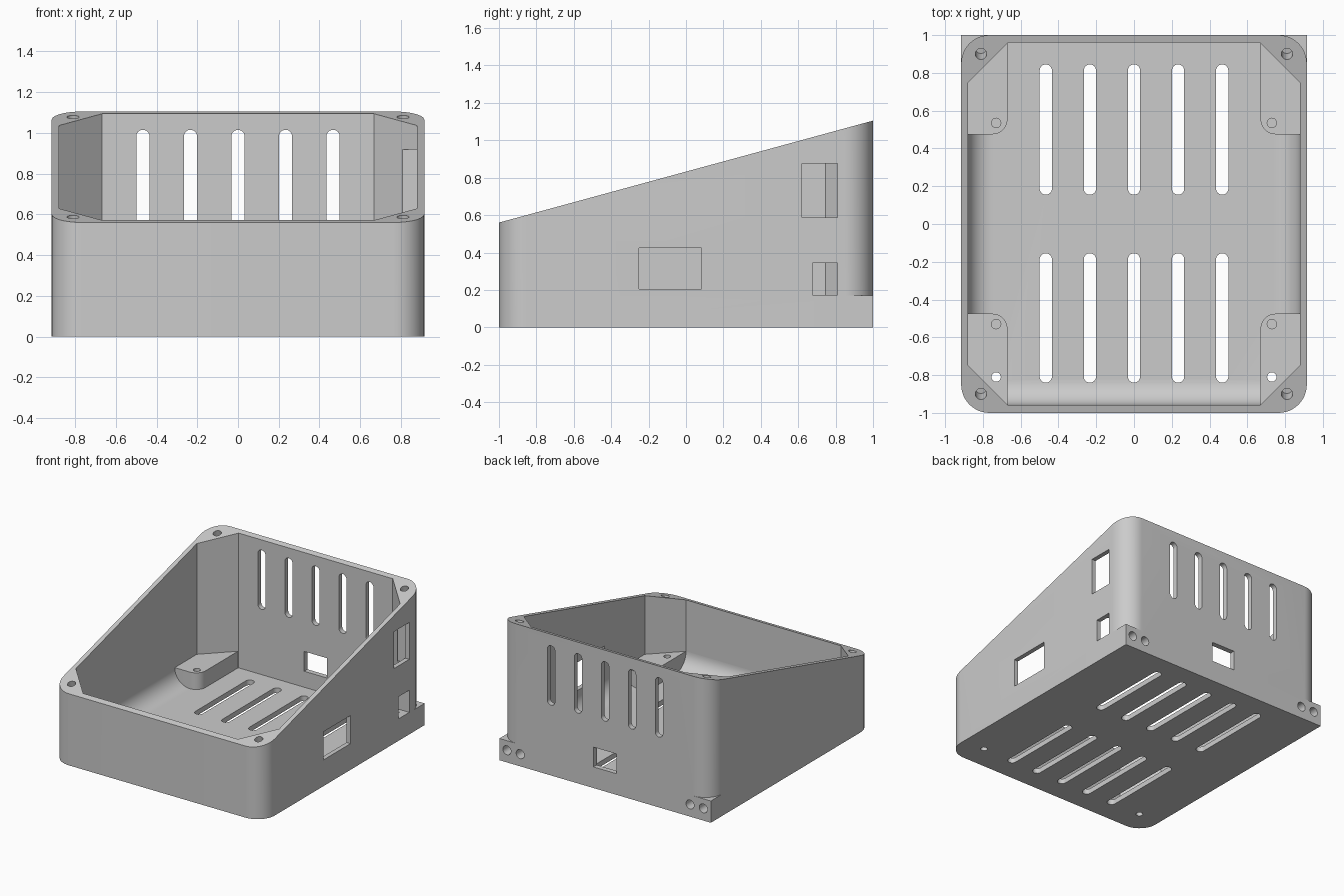
import bpy, bmesh, math
from mathutils import Matrix, Vector

cube = bpy.data.objects.get("Cube")
if cube:
    bpy.data.objects.remove(cube)

W, D = 0.915, 1.0            # half width and half depth
FRONT_Z, BACK_Z = 0.56, 1.105
FLOOR, PAD_Z, R = 0.04, 0.17, 0.15
TILT = math.atan2(BACK_Z - FRONT_Z, 2 * D)


def top_z(y):
    return FRONT_Z + (y + D) * math.tan(TILT)


def make(name, bm):
    bmesh.ops.recalc_face_normals(bm, faces=bm.faces)
    mesh = bpy.data.meshes.new(name)
    bm.to_mesh(mesh)
    bm.free()
    obj = bpy.data.objects.new(name, mesh)
    bpy.context.collection.objects.link(obj)
    return obj


def prism(name, points, z0, z1, sloped=False):
    """Extrude a plan outline upward, optionally up to the slanted top."""
    bm = bmesh.new()
    low = [bm.verts.new((x, y, z0)) for x, y in points]
    high = [bm.verts.new((x, y, top_z(y) if sloped else z1)) for x, y in points]
    bm.faces.new(low)
    bm.faces.new(high)
    for i in range(len(points)):
        j = (i + 1) % len(points)
        bm.faces.new((low[i], low[j], high[j], high[i]))
    return make(name, bm)


def box(name, x0, x1, y0, y1, z0, z1):
    return prism(name, [(x0, y0), (x1, y0), (x1, y1), (x0, y1)], z0, z1)


def arc(cx, cy, r, a0, a1, n=12):
    steps = [math.radians(a0 + (a1 - a0) * i / n) for i in range(n + 1)]
    return [(cx + r * math.cos(a), cy + r * math.sin(a)) for a in steps]


def slot_outline(x, lo, hi, r=0.0325):
    return arc(x, hi - r, r, 0, 180) + arc(x, lo + r, r, 180, 360)


def drill(centre, axis, r, length):
    bm = bmesh.new()
    turn = Vector((0, 0, 1)).rotation_difference(Vector(axis)).to_matrix().to_4x4()
    bmesh.ops.create_cone(bm, cap_ends=True, segments=24, radius1=r, radius2=r,
                          depth=length, matrix=Matrix.Translation(centre) @ turn)
    return make("drill", bm)


def combine(target, tool, operation="DIFFERENCE"):
    mod = target.modifiers.new("combine", "BOOLEAN")
    mod.operation, mod.solver, mod.object = operation, "EXACT", tool
    bpy.context.view_layer.objects.active = target
    bpy.ops.object.modifier_apply(modifier=mod.name)
    bpy.data.objects.remove(tool)


# Outer shell: rounded front corners, square back corners, slanted top
outline = (arc(-W + R, -D + R, R, 180, 270) + arc(W - R, -D + R, R, 270, 360)
           + [(W, D), (-W, D)])
body = prism("sloped_enclosure", outline, 0, 0, sloped=True)

# Round the back corners above the mounting feet
for s in (-1, 1):
    corner = arc(W - R, D - R, R, 0, 90) + [(W - R, D + 0.1), (W + 0.1, D + 0.1),
                                            (W + 0.1, D - R)]
    combine(body, prism("corner", [(s * x, y) for x, y in corner], PAD_Z, 1.5))

# Cavity: box with rounded lower edges, trimmed to leave chamfered corner posts
IX, IY, CH = 0.88, 0.957, 0.21
cavity = box("cavity", -IX, IX, -IY, IY + 0.003, FLOOR, 1.5)
bm = bmesh.new()
bm.from_mesh(cavity.data)
lower = [e for e in bm.edges if all(v.co.z < 0.1 for v in e.verts)
         and sum(v.co.y for v in e.verts) < 1]
bmesh.ops.bevel(bm, geom=lower, offset=0.13, segments=10, profile=0.5, affect="EDGES")
bm.to_mesh(cavity.data)
bm.free()
for sx in (-1, 1):
    for sy in (-1, 1):
        wedge = [(IX - CH - 0.1, IY + 0.1), (IX + 0.1, IY - CH - 0.1), (IX + 0.1, IY + 0.1)]
        combine(cavity, prism("wedge", [(sx * x, sy * y) for x, y in wedge], -0.1, 1.6))
combine(body, cavity)

# Raised corner pads on the floor
PX, PY = 0.67, 0.475
for sx in (-1, 1):
    for sy in (-1, 1):
        pad = arc(PX + 0.08, PY + 0.08, 0.08, 180, 270) + [(0.9, PY), (0.9, 0.78),
                                                          (0.7, 0.98), (PX, 0.98)]
        combine(body, prism("pad", [(sx * x, sy * y) for x, y in pad], 0.02, PAD_Z), "UNION")

# Ventilation slots in the floor and the back wall
for i in range(-2, 3):
    x = i * 0.2335
    for lo, hi in ((-0.84, -0.155), (0.155, 0.845)):
        combine(body, prism("floor_slot", slot_outline(x, lo, hi), -0.1, 0.1))
    slot = prism("back_slot", slot_outline(x, 0.55, 1.015), -1.1, -0.9)
    slot.data.transform(Matrix.Rotation(math.pi / 2, 4, "X"))
    combine(body, slot)

# Side windows, the pocket behind the upper one, and the back port
for y0, y1, z0, z1 in ((-0.25, 0.083, 0.205, 0.425), (0.62, 0.81, 0.587, 0.875),
                       (0.675, 0.81, PAD_Z + 0.002, 0.345)):
    combine(body, box("window", 0.7, 1.1, y0, y1, z0, z1))
combine(body, box("pocket", 0.7, IX, 0.6, 0.82, 0.545, 0.918))
combine(body, box("back_port", -0.1, 0.1, 0.9, 1.1, 0.165, 0.32))

# Screw holes in the rim, pads, floor and back feet
normal = (0, -math.sin(TILT), math.cos(TILT))
for s in (-1, 1):
    for y in (-0.9, 0.9):
        combine(body, drill((s * 0.81, y, top_z(y)), normal, 0.03, 0.24))
    for y in (-0.53, 0.535):
        combine(body, drill((s * 0.73, y, PAD_Z), (0, 0, 1), 0.025, 0.2))
    combine(body, drill((s * 0.73, -0.81, 0.1), (0, 0, 1), 0.025, 0.4))
    for x in (0.735, 0.85):
        combine(body, drill((s * x, D, 0.095), (0, 1, 0), 0.035, 0.4))

# Single grey plastic
grey = bpy.data.materials.new("grey_plastic")
grey.use_nodes = True
colour = (0.6, 0.6, 0.6, 1)
grey.diffuse_color = colour
grey.node_tree.nodes["Principled BSDF"].inputs["Base Color"].default_value = colour
body.data.materials.clear()
body.data.materials.append(grey)
for poly in body.data.polygons:
    poly.material_index = 0

bpy.ops.object.select_all(action="DESELECT")
body.select_set(True)
bpy.context.view_layer.objects.active = body
bpy.ops.object.shade_smooth_by_angle(angle=math.radians(30))
